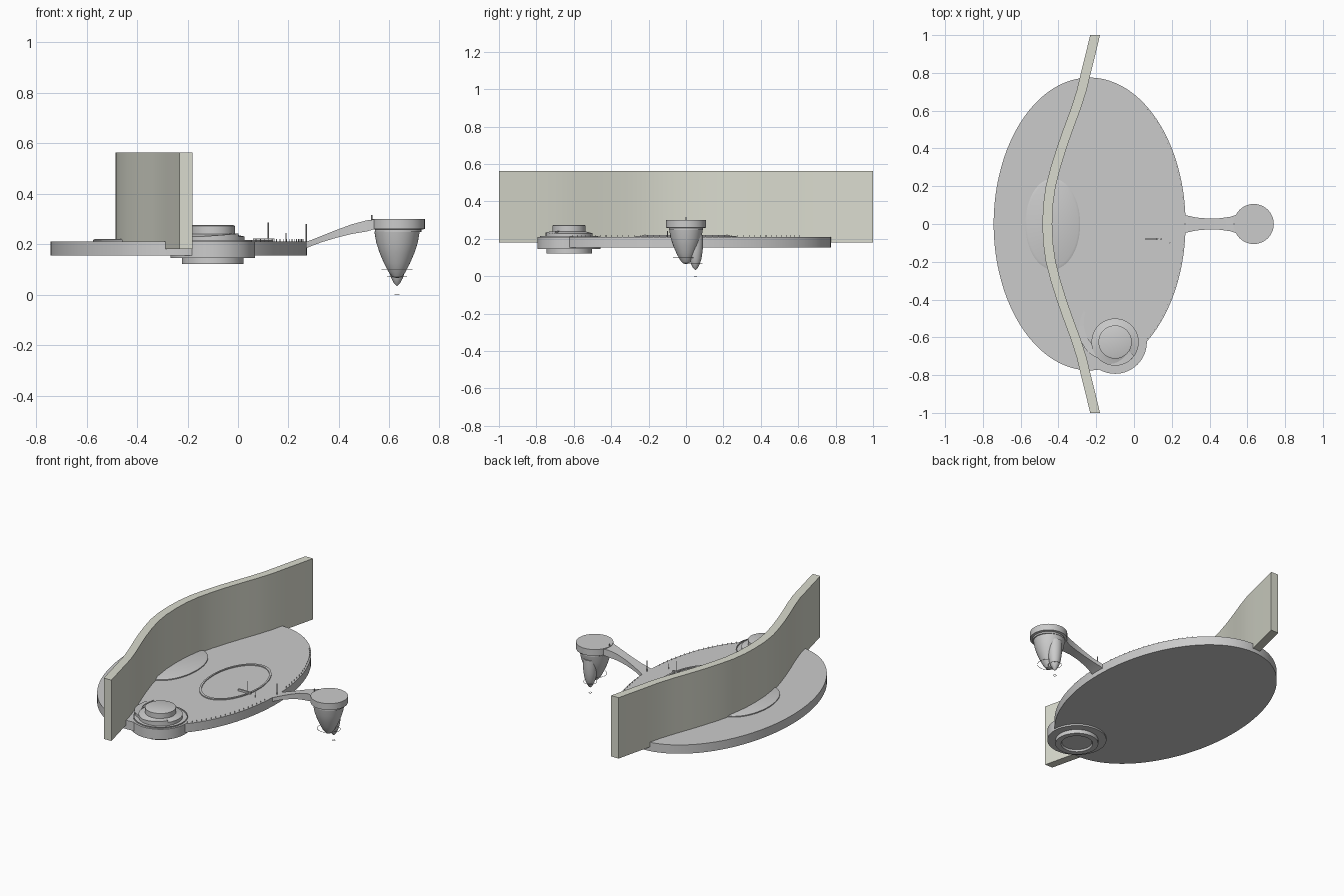
import bpy, bmesh, math
from mathutils import Vector

if "Cube" in bpy.data.objects:
    bpy.data.objects.remove(bpy.data.objects["Cube"])


def finish(name, bm, angle=30):
    bmesh.ops.remove_doubles(bm, verts=bm.verts, dist=1e-5)
    bmesh.ops.recalc_face_normals(bm, faces=bm.faces)
    me = bpy.data.meshes.new(name)
    bm.to_mesh(me)
    bm.free()
    ob = bpy.data.objects.new(name, me)
    bpy.context.collection.objects.link(ob)
    bpy.ops.object.select_all(action='DESELECT')
    ob.select_set(True)
    bpy.context.view_layer.objects.active = ob
    bpy.ops.object.shade_smooth_by_angle(angle=math.radians(angle))
    return ob


def lathe(name, profile, x, y, sx=1, sy=1, segs=64, closed=False):
    """Turn an (r, z) profile around (x, y), scaled to an oval; ends are capped."""
    bm = bmesh.new()
    rings = []
    for r, z in profile:
        rings.append([bm.verts.new((x + r * sx * math.cos(math.tau * i / segs),
                                    y + r * sy * math.sin(math.tau * i / segs), z))
                      for i in range(segs)])
    pairs = list(zip(rings, rings[1:]))
    if closed:
        pairs.append((rings[-1], rings[0]))
    else:
        bm.faces.new(rings[0])
        bm.faces.new(rings[-1])
    for a, b in pairs:
        for i in range(segs):
            j = (i + 1) % segs
            bm.faces.new((a[i], a[j], b[j], b[i]))
    return finish(name, bm)


def loft(name, sections, angle=30):
    """Bridge four-cornered sections into a capped strip."""
    bm = bmesh.new()
    rows = [[bm.verts.new(p) for p in s] for s in sections]
    for a, b in zip(rows, rows[1:]):
        for i in range(4):
            j = (i + 1) % 4
            bm.faces.new((a[i], a[j], b[j], b[i]))
    bm.faces.new(rows[0])
    bm.faces.new(rows[-1])
    return finish(name, bm, angle)


def ring(name, x, y, z, r, t=0.0012):
    bpy.ops.mesh.primitive_torus_add(location=(x, y, z), major_radius=r, minor_radius=t,
                                     major_segments=40, minor_segments=5)
    bpy.context.object.name = name


def post(name, x, y, z0, z1, r=0.0025):
    bpy.ops.mesh.primitive_cylinder_add(vertices=8, radius=r, depth=z1 - z0,
                                        location=(x, y, (z0 + z1) / 2))
    bpy.context.object.name = name


# Main oval deck
lathe("main_deck", [(1, 0.155), (1, 0.21)], -0.235, 0, 0.508, 0.775, 128)

# Low platform behind the wall and raised oval border in the middle
lathe("low_platform", [(1, 0.205), (1, 0.216), (0.93, 0.221)], -0.43, 0, 0.145, 0.24)
lathe("oval_border", [(0.96, 0.208), (0.96, 0.216), (1.02, 0.216), (1.02, 0.208)],
      -0.018, 0, 0.16, 0.265, closed=True)

# Curved wall, mirrored about y = 0
half = [(0, -.485), (.1, -.481), (.2, -.467), (.3, -.441), (.4, -.41), (.5, -.375),
        (.6, -.338), (.7, -.305), (.8, -.281), (.9, -.256), (1, -.232)]
path = [(-y, x) for y, x in reversed(half[1:])] + half
wall = loft("curved_wall", [[(x, y, .18), (x + .052, y, .18), (x + .052, y, .562), (x, y, .562)]
                            for y, x in path])
mat = bpy.data.materials.new("pale_wall")
mat.diffuse_color = (0.70, 0.71, 0.62, 1)
mat.use_nodes = True
mat.node_tree.nodes["Principled BSDF"].inputs["Base Color"].default_value = mat.diffuse_color
wall.data.materials.append(mat)

# Small round side platform with stepped top and recessed underside
PX, PY = -0.10, -0.625
lathe("side_platform", [(.085, .132), (.09, .121), (.122, .121), (.122, .145), (.168, .145),
                        (.168, .21), (.155, .21), (.155, .216), (.15, .216), (.15, .21),
                        (.125, .21), (.125, .23), (.10, .236), (.088, .24), (.088, .272),
                        (.08, .275)], PX, PY)

# Curling ramp that sweeps from the deck around the side platform
secs = []
for i in range(25):
    t = i / 24
    a = math.radians(135 + 190 * t)
    ro = 0.235 - 0.11 * min(1, t * 2.2)
    ri = max(0.088, ro - 0.012 - 0.05 * min(1, t * 3))
    z = 0.212 + 0.03 * t
    c, s = math.cos(a), math.sin(a)
    secs.append([(PX + ri * c, PY + ri * s, .2), (PX + ro * c, PY + ro * s, .2),
                 (PX + ro * c, PY + ro * s, z), (PX + ri * c, PY + ri * s, z)])
loft("curling_ramp", secs)

# Rising bridge to the hanging pod: x, half width, bottom, top
bridge = [(.255, .05, .175, .205), (.285, .044, .19, .214), (.33, .034, .207, .232),
          (.39, .029, .225, .256), (.45, .03, .24, .278), (.51, .038, .25, .294),
          (.545, .05, .26, .298)]
loft("bridge", [[(x, -w, b), (x, w, b), (x, w, t), (x, -w, t)] for x, w, b, t in bridge])

# Hanging pod: flange, main lobe and offset smaller lobe
lathe("pod_top", [(.092, .247), (.092, .257), (.106, .26), (.106, .3)], .634, 0)
lathe("pod_lobe", [(.002, .065), (.018, .07), (.034, .09), (.052, .125), (.069, .165),
                   (.082, .205), (.09, .25)], .63, 0, segs=48)
lathe("pod_small_lobe", [(.002, .034), (.012, .044), (.023, .065), (.033, .095),
                         (.039, .135), (.042, .18), (.042, .22)], .63, .05, segs=32)

# Hair-thin hoops around the pod tips
ring("upper_hoop", .63, -.01, .1, .06)
ring("lower_hoop", .63, .05, .07, .038)
ring("tip_hoop", .63, .05, .0012, .008)

# Slim posts on the deck and bridge
for i, (x, y, z0, z1) in enumerate([(.12, -.08, .21, .285), (.19, -.1, .205, .243),
                                    (.27, .0, .2, .28), (.53, 0, .295, .316)]):
    post(f"slim_post_{i}", x, y, z0, z1)
loft("post_foot", [[(x, -.085, .208), (x, -.075, .208), (x, -.075, .222), (x, -.085, .222)]
                   for x in (.06, .145)])

# Fine railing dots along both sides of the deck rim
for side in (-1, 1):
    for i in range(18):
        a = side * math.radians(8 + 2.6 * i)
        post("rail_post", -.235 + .5 * math.cos(a), .765 * math.sin(a), .208, .22, .0015)
